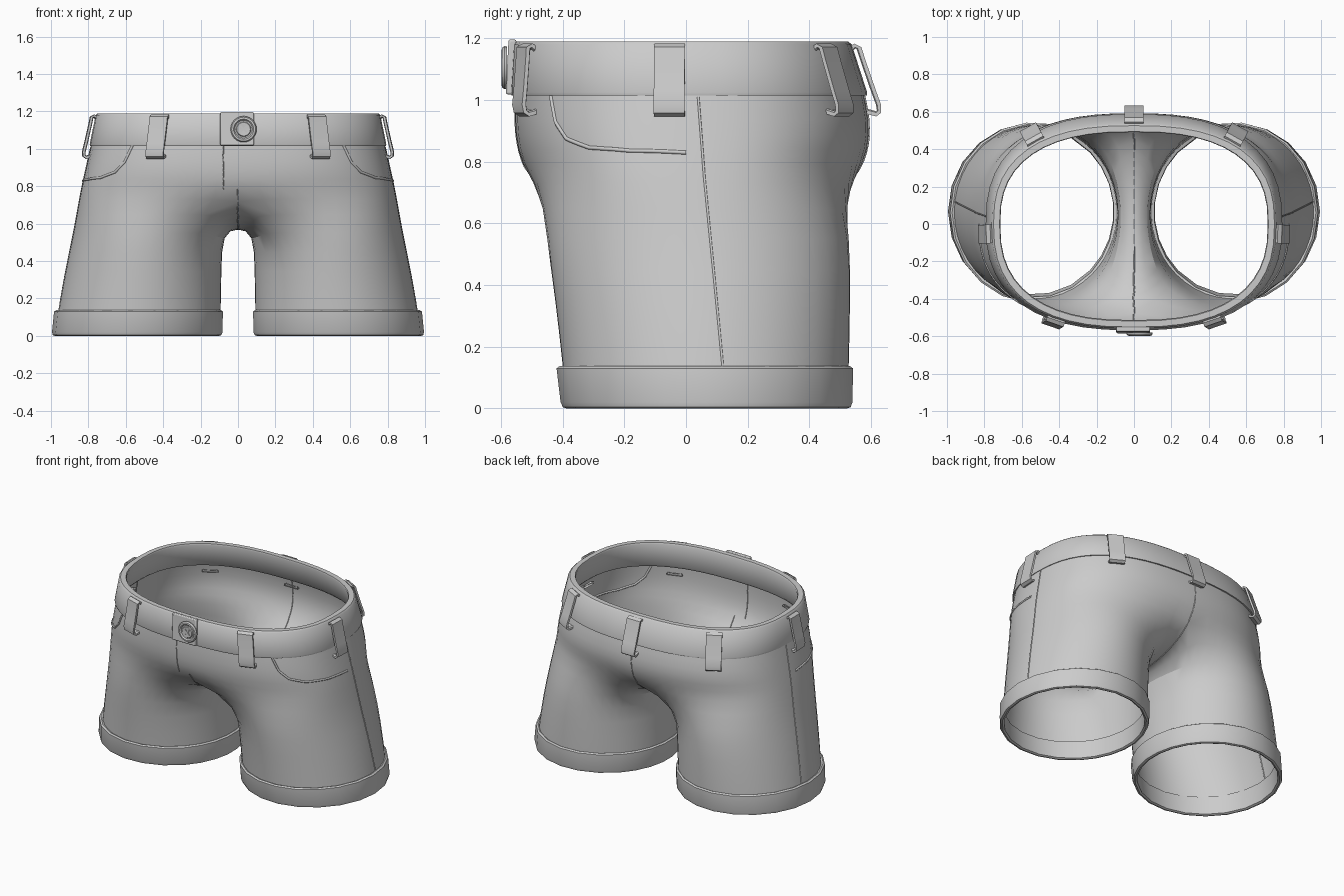
import bpy, bmesh
from math import sin, cos, pi, radians
from mathutils import Vector, Matrix

if "Cube" in bpy.data.objects:
    bpy.data.objects.remove(bpy.data.objects["Cube"])


def make(name, verts, faces, angle=40):
    me = bpy.data.meshes.new(name)
    me.from_pydata(verts, [], faces)
    bm = bmesh.new()
    bm.from_mesh(me)
    bmesh.ops.recalc_face_normals(bm, faces=bm.faces)
    bm.to_mesh(me)
    bm.free()
    ob = bpy.data.objects.new(name, me)
    bpy.context.collection.objects.link(ob)
    smooth(ob, angle)
    return ob


def smooth(ob, angle=40):
    bpy.ops.object.select_all(action='DESELECT')
    ob.select_set(True)
    bpy.context.view_layer.objects.active = ob
    bpy.ops.object.shade_smooth_by_angle(angle=radians(angle))


def loft(name, rings, wrap=False, angle=40):
    n, m = len(rings[0]), len(rings)
    faces = [(r * n + i, r * n + (i + 1) % n, (r + 1) % m * n + (i + 1) % n, (r + 1) % m * n + i)
             for r in range(m if wrap else m - 1) for i in range(n)]
    return make(name, [p for r in rings for p in r], faces, angle)


def mirror(ob):
    m = ob.modifiers.new("mirror", 'MIRROR')
    m.merge_threshold = 0.002
    return ob


def waist(t, z, a, y0, y1, n=2.5):
    c, s = cos(t), sin(t)
    x = a * abs(c) ** (2 / n) * (1 if c > 0 else -1)
    y = abs(s) ** (2 / n) * (y1 if s > 0 else -y0)
    return Vector((x if abs(c) > 1e-6 else 0, y, z))


def leg(t, z, x0, x1, y0, y1, d=0):
    return Vector(((x0 + x1) / 2 + ((x1 - x0) / 2 + d) * cos(t),
                   (y1 - y0) / 2 + ((y1 + y0) / 2 + d) * sin(t), z))


# Body: half pelvis rows, a crotch curve, then closed leg rings, mirrored
N, M = 16, 6
K = N + 1 + M
ts = [-pi / 2 + pi * i / N for i in range(N + 1)]
leg_ts = [t * 1.5 for t in ts] + [pi * .75 + pi / 2 * j / (M + 1) for j in range(1, M + 1)]
verts, faces = [], []
pelvis = [(1.04, .785, .555, .575), (.93, .81, .56, .6), (.84, .83, .55, .595), (.75, .85, .52, .56)]
for row in pelvis:
    verts += [waist(t, *row) for t in ts]
for r in range(3):
    for i in range(N):
        a = r * (N + 1) + i
        faces.append((a, a + 1, a + N + 2, a + N + 1))
start = 3 * (N + 1)
for j in range(1, M + 1):
    s = 1 - 2 * j / (M + 1)
    verts.append(Vector((0, .02 + .54 * s, .575 + .175 * abs(s) ** 2.5)))
for row in [(.55, .082, .885, .46, .54), (.35, .085, .93, .43, .54),
            (.12, .09, .97, .405, .535), (.02, .09, .985, .395, .53)]:
    verts += [leg(t, *row) for t in leg_ts]
for r in range(4):
    for i in range(K):
        a, b = start + r * K + i, start + r * K + (i + 1) % K
        faces.append((a, b, b + K, a + K))
body = mirror(make("shorts_body", verts, faces, 60))
body.modifiers.new("subdivision", 'SUBSURF').levels = 1
body.modifiers["subdivision"].render_levels = 1

# Turned-up leg cuffs
cuff = [(.13, -.015), (.137, .004), (.13, .014), (.02, .012), (.004, .006), (0, -.006), (.006, -.018)]
mirror(loft("leg_cuffs", [[leg(t, z, .092, .985 - z * .12, .395 + z * .1, .53, d) for t in leg_ts]
                          for z, d in cuff], True))


# Waistband
def band(t, z, d=0):
    k = (z - 1.02) / .17
    return waist(t, z, .79 - .035 * k + d, .565 - .01 * k + d, .585 - .055 * k + d)


loft("waistband", [[band(2 * pi * i / 48, z, d) for i in range(48)] for z, d in
                   [(1.015, -.03), (1.015, 0), (1.025, .004), (1.18, .004), (1.19, -.004),
                    (1.19, -.036), (1.18, -.042), (1.03, -.04)]], True)


# Belt loops: a strap bent over the band
def belt_loop(t, name):
    nrm = (band(t + .01, 1.1) - band(t - .01, 1.1)).normalized()
    side = Vector((nrm.x, nrm.y, 0)).normalized()
    out = side.cross(Vector((0, 0, 1)))
    path = [(1.165, -.005), (1.177, .012), (1.17, .026), (1.13, .026), (1.03, .028),
            (.985, .03), (.962, .024), (.953, .01), (.965, -.03)]
    rings = []
    for i, (z, d) in enumerate(path):
        p = band(t, z) + out * d
        a, b = path[max(i - 1, 0)], path[min(i + 1, len(path) - 1)]
        tan = (out * (b[1] - a[1]) + Vector((0, 0, b[0] - a[0]))).normalized()
        th = side.cross(tan) * .007
        w = side * .05
        e = side * .04
        rings.append([p - w - th * .9, p - w + th * .9, p - e + th * 1.5, p - e * .85 + th,
                      p + e * .85 + th, p + e + th * 1.5, p + w + th * .9, p + w - th * .9])
    ob = loft(name, rings)
    return ob


for i, deg in enumerate((-3, 183, 90, 51, 129, -62, -118)):
    belt_loop(radians(deg), f"belt_loop_{i + 1}")


# Front flap of the waistband
bpy.ops.mesh.primitive_cube_add(size=1, location=(-.005, -.567, 1.107), rotation=(radians(-3), 0, 0))
flap = bpy.context.object
flap.name = "waistband_flap"
flap.scale = (.18, .026, .178)
bpy.ops.object.transform_apply(location=False, rotation=False)
bv = flap.modifiers.new("bevel", 'BEVEL')
bv.width, bv.segments = .006, 2
smooth(flap)

# Button: lathed disc with raised rim, plus crossed thread
bx, by, bz = .03, -.58, 1.105
prof = [(.068, .0), (.07, -.008), (.064, -.017), (.054, -.018), (.047, -.01), (.04, -.01),
        (.036, -.015), (.001, -.013)]
loft("button", [[(bx + r * cos(2 * pi * i / 24), by + d, bz + r * sin(2 * pi * i / 24))
                 for i in range(24)] for r, d in prof])
for s in (-1, 1):
    bpy.ops.mesh.primitive_cube_add(size=1, location=(bx, by - .015, bz), rotation=(0, s * pi / 4, 0))
    th = bpy.context.object
    th.name = "button_thread"
    th.scale = (.05, .008, .009)

# Stitched seams, snapped to the body surface
bpy.context.view_layer.update()
surface = body.evaluated_get(bpy.context.evaluated_depsgraph_get())


def seam(name, pts, radius, both=False):
    pts = [Vector(p) for p in pts]
    dense = [a.lerp(b, k / 5) for a, b in zip(pts, pts[1:]) for k in range(5)] + [pts[-1]]
    path = [surface.closest_point_on_mesh(p)[1] for p in dense]
    rings = []
    for i, p in enumerate(path):
        tan = (path[min(i + 1, len(path) - 1)] - path[max(i - 1, 0)]).normalized()
        q = tan.to_track_quat('Z', 'Y')
        rings.append([p + q @ Vector((radius * cos(k * pi / 3), radius * sin(k * pi / 3), 0))
                      for k in range(6)])
    ob = loft(name, rings, angle=80)
    if both:
        mirror(ob)


seam("pocket_edges", [(.57, -.45, 1.02), (.61, -.43, .93), (.66, -.39, .875), (.73, -.31, .845),
                      (.8, -.18, .835), (.84, 0, .832)], .007, True)
seam("side_seams", [(.79, .04, 1.01), (.85, .06, .75), (.91, .09, .45), (.97, .12, .14)], .004, True)
seam("fly_seam", [(-.08, -.57, 1.02), (-.08, -.56, .9), (-.08, -.53, .78)], .004)
seam("centre_seam", [(0, -.53, .78), (0, -.4, .64), (0, -.2, .58), (0, .2, .58), (0, .44, .65),
                     (0, .56, .75), (0, .6, .88), (0, .58, 1.02)], .004)
